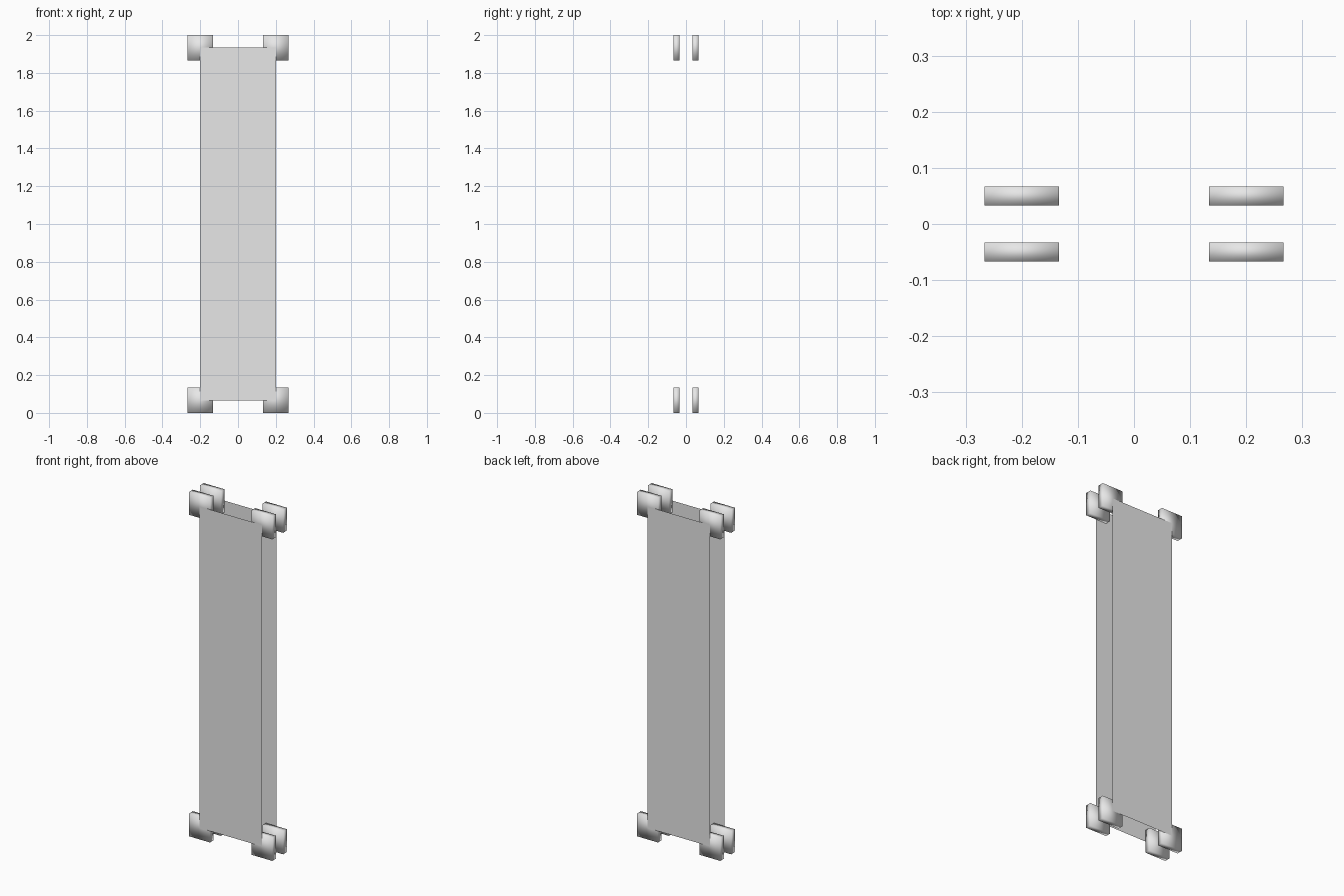
import bpy
import bmesh
from mathutils import Matrix, Vector

cube = bpy.data.objects.get("Cube")
if cube:
    bpy.data.objects.remove(cube, do_unlink=True)

U = 1 / 15          # half the width of a corner block
HEIGHT = 2.0

grey = bpy.data.materials.new("light_grey")
grey.use_nodes = True
colour = (0.8, 0.8, 0.8, 1)
grey.diffuse_color = colour
grey.node_tree.nodes["Principled BSDF"].inputs["Base Color"].default_value = colour


def add_object(name, bm, smooth):
    mesh = bpy.data.meshes.new(name)
    for face in bm.faces:
        face.smooth = smooth
    bm.to_mesh(mesh)
    bm.free()
    mesh.materials.append(grey)
    obj = bpy.data.objects.new(name, mesh)
    bpy.context.collection.objects.link(obj)


def panel(name, side):
    """Thin upright sheet lying on the outer faces of its blocks."""
    bm = bmesh.new()
    y = side * (U + 0.0005)
    z0, z1 = U, HEIGHT - U
    corners = [(-side * -0.2, y, z0), (side * -0.2, y, z0),
               (side * -0.2, y, z1), (side * 0.2, y, z1)]
    bm.faces.new([bm.verts.new(c) for c in corners])
    bmesh.ops.recalc_face_normals(bm, faces=bm.faces)
    bm.normal_update()
    for face in bm.faces:
        if face.normal.y * side < 0:
            face.normal_flip()
    add_object(name, bm, False)


def block(name, centre):
    """Softly shaded corner block."""
    bm = bmesh.new()
    size = Matrix.Diagonal(Vector((2 * U, U / 2, 2 * U, 1)))
    bmesh.ops.create_cube(bm, size=1, matrix=Matrix.Translation(centre) @ size)
    add_object(name, bm, True)


# Two parallel sheets, each with a block at every corner
for depth, side in (("front", -1), ("back", 1)):
    panel(f"{depth}_panel", side)
    for hand, sx in (("left", 1), ("right", -1)):
        for level, z in (("lower", U), ("upper", HEIGHT - U)):
            block(f"{depth}_{level}_{hand}_block", (sx * 0.2, side * 0.75 * U, z))
